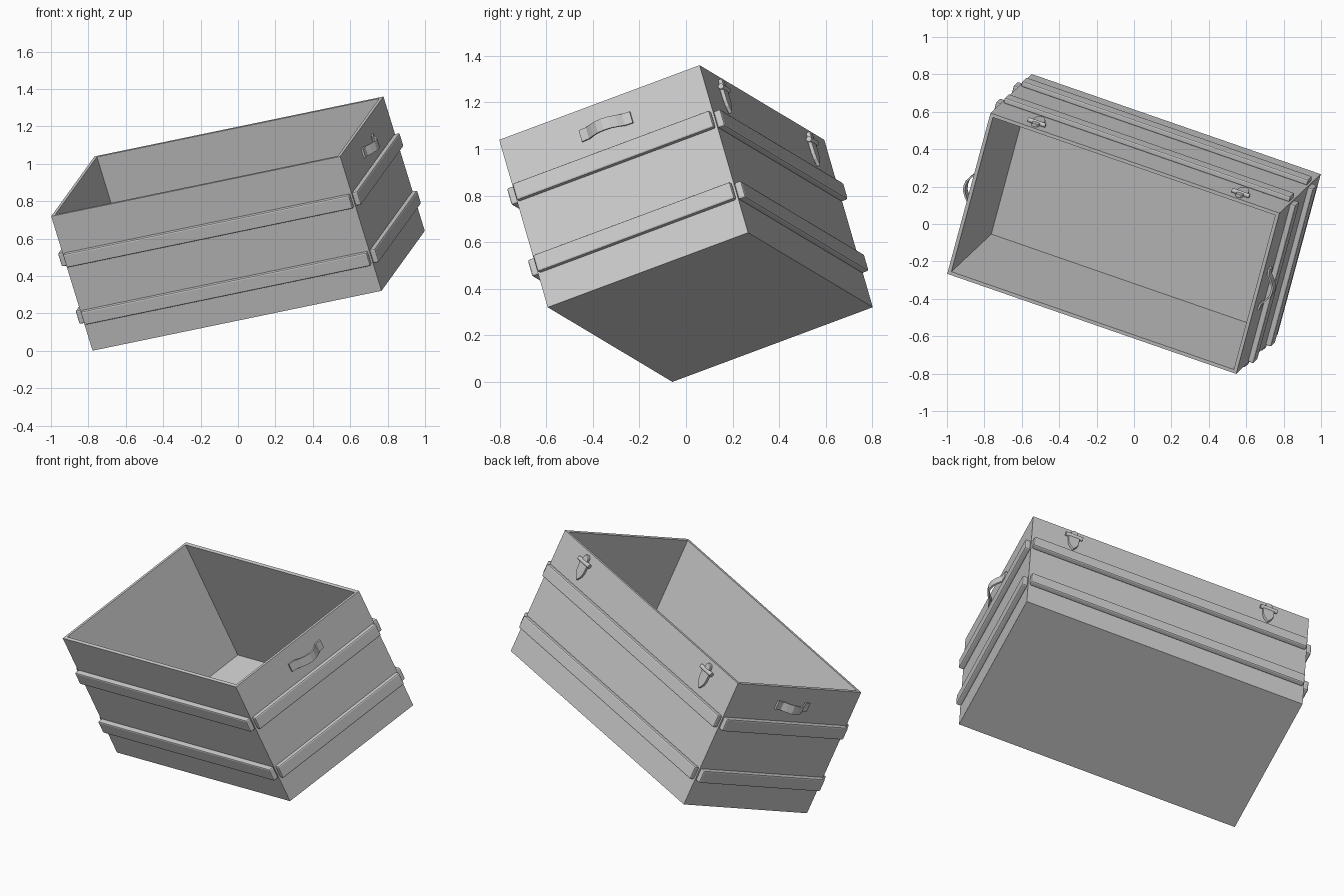
import bpy, bmesh, math
from mathutils import Matrix, Vector

if "Cube" in bpy.data.objects:
    bpy.data.objects.remove(bpy.data.objects["Cube"])

# Tilted frame of the whole crate: length, width, up
u = Vector((1.545, -0.535, 0.32)).normalized()
v = Vector((0.23, 0.86, 0.32))
v = (v - u * v.dot(u)).normalized()
w = u.cross(v)
FRAME = Matrix.Translation((0, 0, 0.68)) @ Matrix((u, v, w)).transposed().to_4x4()
HL, HW, HH = 0.833, 0.473, 0.39      # half length, width, height
T = 0.027                            # wall thickness


def make(name, bm, local=Matrix()):
    bmesh.ops.recalc_face_normals(bm, faces=bm.faces)
    me = bpy.data.meshes.new(name)
    bm.to_mesh(me)
    bm.free()
    ob = bpy.data.objects.new(name, me)
    bpy.context.collection.objects.link(ob)
    ob.matrix_world = FRAME @ local
    return ob


def prism(name, pts, depth, local, bevel=0):
    """Extrude an outline drawn in local XY along local Z."""
    bm = bmesh.new()
    f = bm.faces.new([bm.verts.new((x, y, 0)) for x, y in pts])
    r = bmesh.ops.extrude_face_region(bm, geom=[f])
    bmesh.ops.translate(bm, vec=(0, 0, depth),
                        verts=[g for g in r['geom'] if isinstance(g, bmesh.types.BMVert)])
    ob = make(name, bm, local)
    if bevel:
        m = ob.modifiers.new("bevel", 'BEVEL')
        m.width, m.segments = bevel, 2
    return ob


def side(angle, dist):
    """Local frame on a wall: X along wall, Y up, Z outward."""
    return (Matrix.Rotation(angle, 4, 'Z') @ Matrix.Translation((0, -dist, 0))
            @ Matrix.Rotation(math.pi / 2, 4, 'X'))


# Open box with inset, sunken interior
bm = bmesh.new()
bmesh.ops.create_cube(bm, size=2)
bmesh.ops.scale(bm, vec=(HL, HW, HH), verts=bm.verts)
top = max(bm.faces, key=lambda f: f.calc_center_median().z)
bmesh.ops.inset_region(bm, faces=[top], thickness=T)
r = bmesh.ops.extrude_face_region(bm, geom=[top])
bmesh.ops.translate(bm, vec=(0, 0, T - 2 * HH),
                    verts=[g for g in r['geom'] if isinstance(g, bmesh.types.BMVert)])
if top.is_valid:
    bm.faces.remove(top)
make("box_body", bm)

# Two raised battens on each wall
walls = [("front", 0, HW, HL), ("right", math.pi / 2, HL, HW),
         ("back", math.pi, HW, HL), ("left", -math.pi / 2, HL, HW)]
for wall, ang, dist, half in walls:
    for level, z in (("upper", 0.138), ("lower", -0.195)):
        a, h = half - 0.008, 0.039
        prism(f"{wall}_{level}_batten", [(-a, z - h), (a, z - h), (a, z + h), (-a, z + h)],
              0.033, side(ang, dist - 0.002), 0.008)

# Arched strap handles on the short walls
path = [(-0.12, 0), (-0.085, 0.004), (-0.06, 0.024), (-0.03, 0.042), (0, 0.047)]
path += [(-x, y) for x, y in reversed(path[:-1])]
outline = path + [(x, y + 0.011) for x, y in reversed(path)]
for wall, ang, dist, _ in (walls[1], walls[3]):
    loc = side(ang, dist) @ Matrix.Translation((0, 0.302, 0)) @ Matrix.Rotation(math.pi / 2, 4, 'X')
    prism(f"{wall}_handle", outline, 0.052, loc)

# Latches on the back: tapered plate, barrel and top tab
plate = [(-0.034, 0.0), (-0.03, -0.06), (-0.022, -0.085), (0, -0.115),
         (0.022, -0.085), (0.03, -0.06), (0.034, 0.0)]
tab = [(0.02 * math.cos(t * math.pi / 6), 0.025 + 0.02 * math.sin(t * math.pi / 6))
       for t in range(7)] + [(-0.02, -0.01), (0.02, -0.01)]
for name, x in (("left", -0.588), ("right", 0.588)):
    base = side(math.pi, HW) @ Matrix.Translation((x, HH - 0.062, 0))
    prism(f"{name}_latch_plate", plate, 0.017, base, 0.003)
    prism(f"{name}_latch_tab", tab, 0.018, base, 0.003)
    bm = bmesh.new()
    bmesh.ops.create_cone(bm, cap_ends=True, segments=12, radius1=0.012, radius2=0.012, depth=0.1)
    make(f"{name}_latch_barrel", bm,
         base @ Matrix.Translation((0, 0, 0.013)) @ Matrix.Rotation(math.pi / 2, 4, 'Y'))
